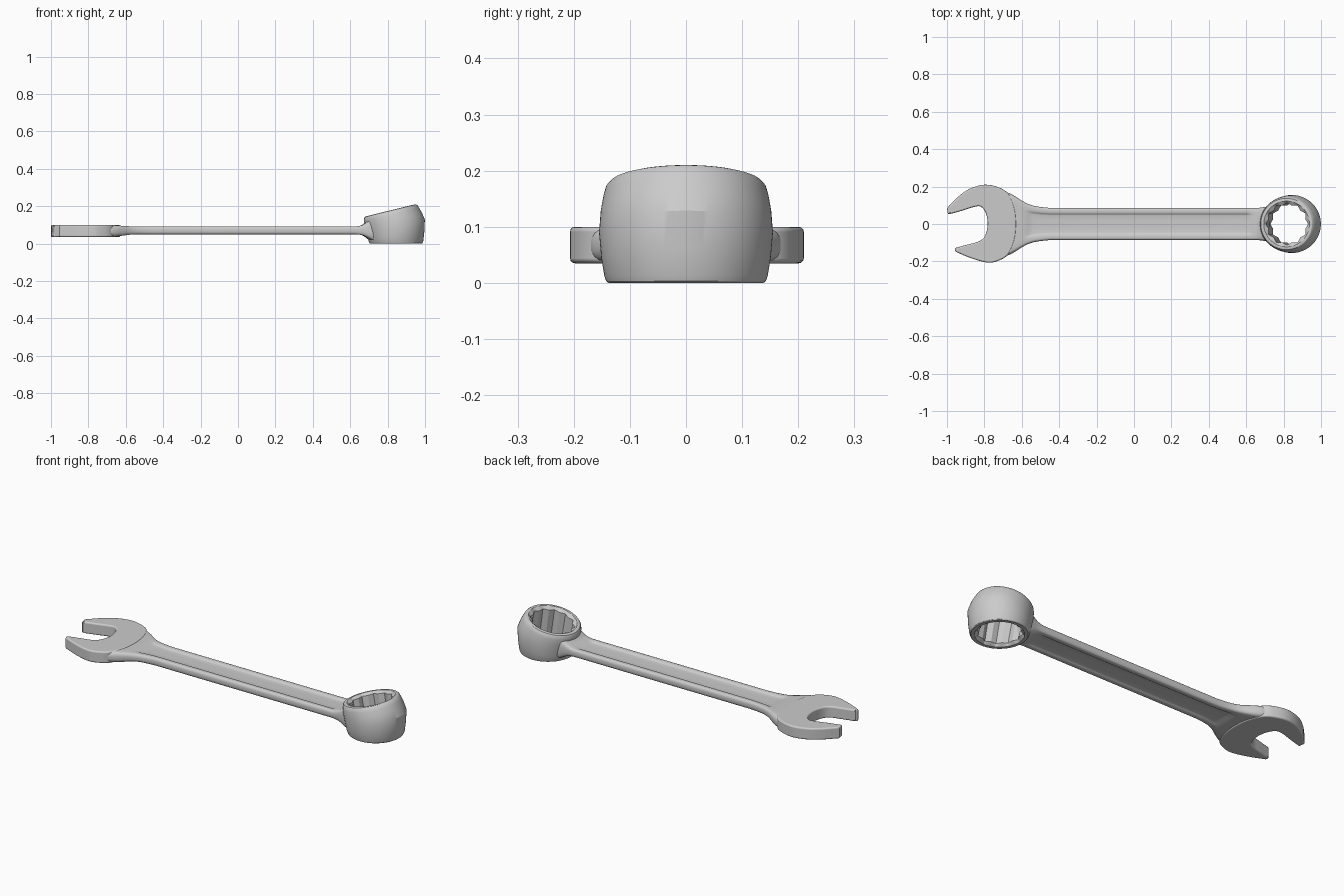
import bpy, bmesh, math
from mathutils import Vector
from mathutils.geometry import interpolate_bezier

if "Cube" in bpy.data.objects:
    bpy.data.objects.remove(bpy.data.objects["Cube"])


def finish(name, bm, angle):
    bmesh.ops.recalc_face_normals(bm, faces=bm.faces)
    mesh = bpy.data.meshes.new(name)
    bm.to_mesh(mesh)
    bm.free()
    ob = bpy.data.objects.new(name, mesh)
    bpy.context.collection.objects.link(ob)
    bpy.ops.object.select_all(action='DESELECT')
    ob.select_set(True)
    bpy.context.view_layer.objects.active = ob
    bpy.ops.object.shade_smooth_by_angle(angle=math.radians(angle))
    return ob


def loft(loops, closed=False):
    """Skin a list of equal-length point loops; cap the ends or join them."""
    bm = bmesh.new()
    rings = [[bm.verts.new(p) for p in loop] for loop in loops]
    n = len(rings[0])
    pairs = list(zip(rings, rings[1:]))
    if closed:
        pairs.append((rings[-1], rings[0]))
    else:
        bm.faces.new(rings[0])
        bm.faces.new(rings[-1])
    for a, b in pairs:
        for i in range(n):
            j = (i + 1) % n
            bm.faces.new((a[i], a[j], b[j], b[i]))
    return bm


def smooth_path(pts, steps=7):
    """Smooth open curve through the given points."""
    p = [Vector((x, y, 0)) for x, y in pts]
    p = [p[0]] + p + [p[-1]]
    out = []
    for a, b, c, d in zip(p, p[1:], p[2:], p[3:]):
        out += interpolate_bezier(b, b + (c - a) / 6, c - (d - b) / 6, c, steps)[:-1]
    return out + [p[-1]]


# Open jaw: angled outline extruded to a plate with rounded edges
outer = smooth_path([(-1, .085), (-.935, .15), (-.875, .19), (-.80, .21), (-.73, .198),
                     (-.675, .165), (-.64, .09), (-.63, 0), (-.64, -.09), (-.675, -.165),
                     (-.73, -.198), (-.785, -.206), (-.87, -.183), (-.957, -.147)])
inner = smooth_path([(-.957, -.128), (-.89, -.11), (-.825, -.091), (-.795, -.06),
                     (-.782, 0), (-.793, .06), (-.82, .093), (-.86, .09),
                     (-.92, .071), (-.995, .05)])
bm = bmesh.new()
face = bm.faces.new([bm.verts.new((p.x, p.y, .035)) for p in outer + inner])
top = bmesh.ops.extrude_face_region(bm, geom=[face])['geom']
bmesh.ops.translate(bm, vec=(0, 0, .065), verts=[v for v in top if isinstance(v, bmesh.types.BMVert)])
jaw = finish("open_jaw", bm, 40)
bevel = jaw.modifiers.new("rounded_edges", 'BEVEL')
bevel.width = .009
bevel.segments = 3
bevel.limit_method = 'ANGLE'
bevel.angle_limit = math.radians(60)
bevel.use_clamp_overlap = False
bevel.harden_normals = True


# Handle: lofted bar with a shallow panel on both faces, flaring at both ends
def section(x, w, lo, hi, d, curve=0):
    m, h = (lo + hi) / 2, (hi - lo) / 2
    quarter = [(1, .35 * h), (.975, .72 * h), (.93, .93 * h), (.87, h), (.68, h),
               (.64, h - .25 * d), (.58, h - .85 * d), (.53, h - d), (.2, h - d)]
    upper = quarter + [(-y, z) for y, z in reversed(quarter)]
    loop = upper + [(y, -z) for y, z in reversed(upper)]
    return [(x + curve * (y * w) ** 2, y * w, m + z) for y, z in loop]


handle = [(-.74, .175, .04, .095, 0), (-.69, .173, .038, .097, 0), (-.66, .162, .038, .0975, 0),
          (-.63, .145, .041, .096, 0), (-.60, .125, .045, .094, 0), (-.575, .111, .048, .0925, 0),
          (-.56, .105, .049, .092, .006), (-.54, .098, .05, .092, .008), (-.50, .091, .05, .092, .008),
          (-.45, .086, .05, .092, .008), (.60, .086, .05, .092, .008), (.615, .086, .05, .092, .006),
          (.63, .086, .05, .092, 0), (.65, .086, .048, .095, 0), (.665, .087, .044, .102, 0, 1),
          (.68, .09, .035, .115, 0, 2), (.69, .094, .026, .125, 0, 3), (.70, .097, .02, .13, 0, 4)]
finish("handle", loft([section(*s) for s in handle]), 35)


# Box end: ring with level base, tilted top and a twelve-point socket
def ring(cx, z, slope, r, star=False):
    pts = []
    for i in range(96):
        t = 2 * math.pi * i / 96
        rr = r
        if star:
            d = abs((i + 4) % 8 - 4) * math.radians(3.75)
            rr = r / math.cos(math.radians(30) - d)
        x = rr * math.cos(t)
        pts.append((cx + x, rr * math.sin(t), z + slope * x))
    return pts


profile = [(.845, 0, 0, .138), (.845, .003, 0, .142), (.845, .012, .01, .1455),
           (.845, .045, .10, .151), (.844, .09, .25, .155), (.831, .128, .25, .152),
           (.821, .155, .25, .147), (.817, .169, .247, .143), (.815, .176, .245, .137),
           (.815, .178, .245, .131), (.816, .178, .245, .122), (.818, .165, .245, .098, True),
           (.842, .014, 0, .098, True), (.845, 0, 0, .121)]
finish("box_end", loft([ring(*p) for p in profile], closed=True), 25)
